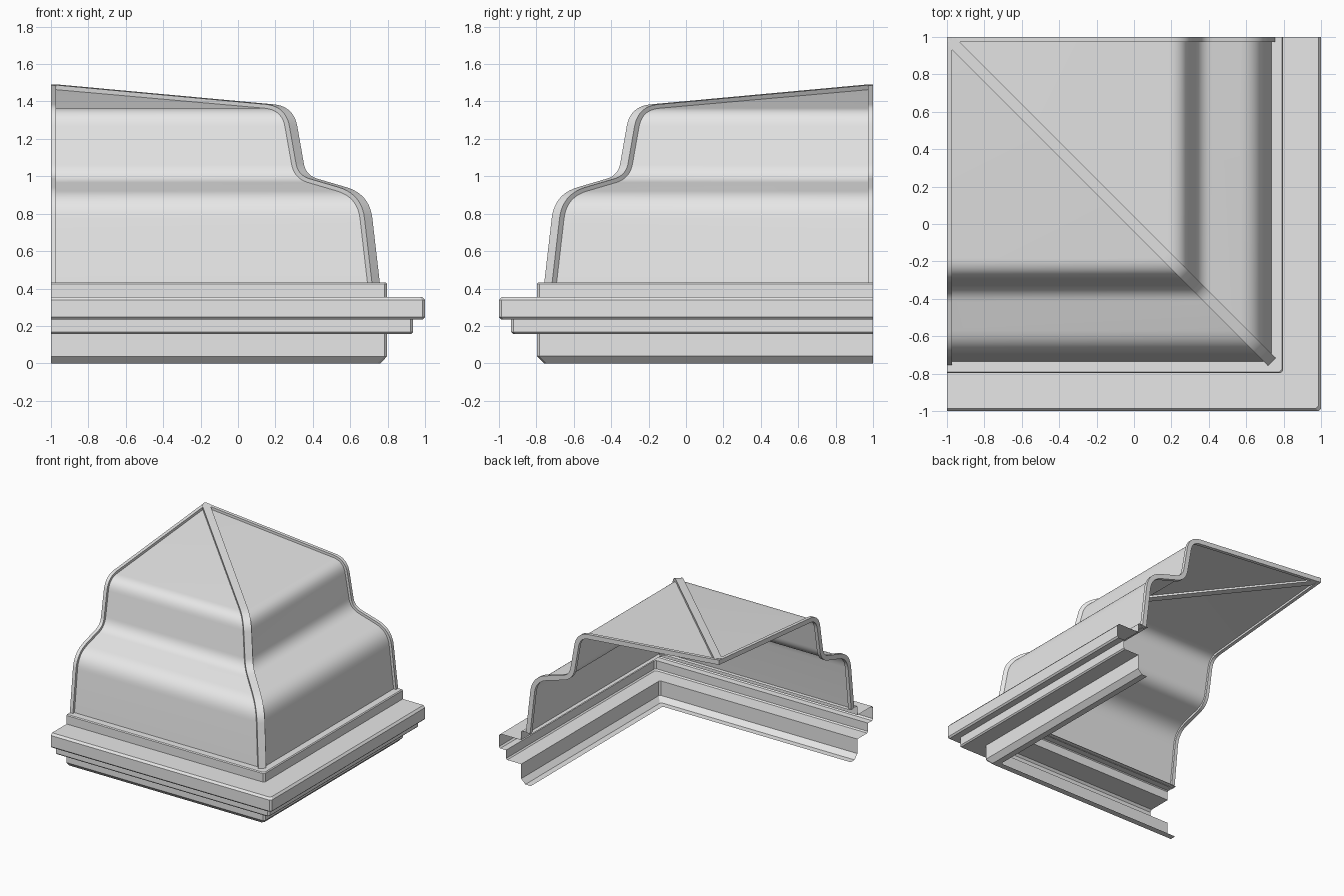
import bpy, bmesh, math
from mathutils import Vector

cube = bpy.data.objects.get("Cube")
if cube:
    bpy.data.objects.remove(cube)

grey = bpy.data.materials.new("light_grey")
grey.use_nodes = True
grey.diffuse_color = (0.8, 0.8, 0.8, 1)
grey.node_tree.nodes["Principled BSDF"].inputs["Base Color"].default_value = (0.8, 0.8, 0.8, 1)


def loft(name, rows, solid=False, smooth=True):
    """Skin consecutive rows of points; solid rows are closed rings with end caps."""
    bm = bmesh.new()
    grid = [[bm.verts.new(p) for p in row] for row in rows]
    n = len(rows[0])
    for a, b in zip(grid, grid[1:]):
        for j in range(n if solid else n - 1):
            k = (j + 1) % n
            bm.faces.new((a[j], a[k], b[k], b[j]))
    if solid:
        bm.faces.new(grid[0])
        bm.faces.new(grid[-1])
        bmesh.ops.recalc_face_normals(bm, faces=bm.faces)
    else:
        bmesh.ops.remove_doubles(bm, verts=bm.verts, dist=0.0001)
    mesh = bpy.data.meshes.new(name)
    bm.to_mesh(mesh)
    bm.free()
    mesh.materials.append(grey)
    obj = bpy.data.objects.new(name, mesh)
    bpy.context.collection.objects.link(obj)
    if smooth:
        bpy.ops.object.select_all(action='DESELECT')
        obj.select_set(True)
        bpy.context.view_layer.objects.active = obj
        bpy.ops.object.shade_smooth_by_angle(angle=math.radians(35))
    return obj


def rounded(points, radii, steps=10):
    """Polyline with each inner corner replaced by a curved fillet."""
    pts = [Vector(p) for p in points]
    out = [pts[0]]
    for prev, c, nxt, r in zip(pts, pts[1:], pts[2:], radii):
        a = c + (prev - c).normalized() * r
        b = c + (nxt - c).normalized() * r
        for i in range(steps + 1):
            t = i / steps
            out.append(a * (1 - t) ** 2 + c * 2 * t * (1 - t) + b * t * t)
    return out + [pts[-1]]


def inset(profile, dist):
    """Move a profile inward along its normals."""
    out = []
    for i, p in enumerate(profile):
        t = (profile[min(i + 1, len(profile) - 1)] - profile[max(i - 1, 0)]).normalized()
        out.append(p - Vector((t.y, -t.x)) * dist)
    return out


def swap(p):
    """Mirror a point across the hip diagonal."""
    return (-p[1], -p[0], p[2])


# Profiles as (outward distance, height)
outer = rounded([(0.755, 0.43), (0.70, 0.905), (0.36, 1.005), (0.295, 1.375), (-1, 1.49)],
                [0.13, 0.065, 0.11])
skin = inset(outer, 0.021)
inner = inset(outer, 0.038)

# Curved roof panels
front = [[(-1, -max(d, -1), z), (max(d - 0.02, -1), -max(d, -1), z)] for d, z in skin]
loft("front_roof_panel", front)
loft("side_roof_panel", [[swap(p) for p in reversed(row)] for row in front])

# Flat ribs along the two open ends
WIDTH = 0.028
end = []
for (d, z), (e, w) in zip(outer, inner):
    d, e = max(d, -1), max(e, -1)
    end.append([(-1, -d, z), (-1 + WIDTH, -d, z), (-1 + WIDTH, -e, w), (-1, -e, w)])
loft("front_end_rib", end, solid=True)
loft("side_end_rib", [[swap(p) for p in row] for row in end], solid=True)

# Diagonal hip rib
HALF = 0.021
hip = []
for (d, z), (e, w) in zip(outer, inner):
    d, e = max(d - 0.018, -0.978), max(e - 0.018, -0.978)
    hip.append([(d - HALF, -d - HALF, z), (d + HALF, -d + HALF, z),
                (e + HALF, -e + HALF, w), (e - HALF, -e - HALF, w)])
loft("hip_rib", hip, solid=True)

# Stepped cornice, swept round the corner
cornice = [(0.71, 0), (0.76, 0), (0.797, 0.038), (0.797, 0.157), (0.925, 0.157),
           (0.935, 0.167), (0.935, 0.235), (0.988, 0.235), (1, 0.247), (1, 0.338),
           (0.985, 0.355), (0.797, 0.355), (0.797, 0.425), (0.79, 0.432), (0.70, 0.432)]
CUT = 0.014
loft("cornice", [[(-1, -d, z), (d - CUT, -d, z), (d, -d + CUT, z), (d, 1, z)]
                 for d, z in cornice], smooth=False)
